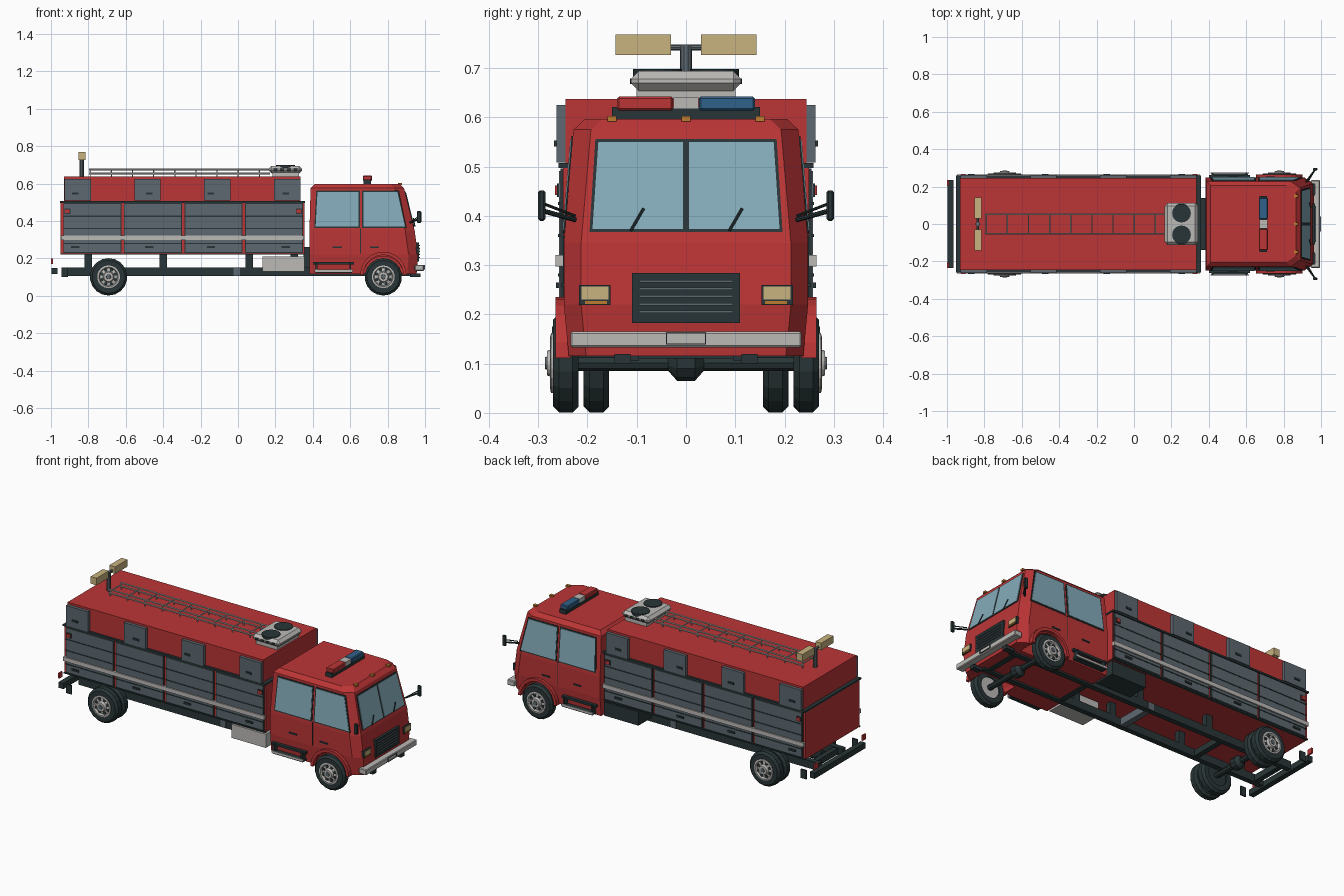
import bpy, bmesh, math
from mathutils import Vector

cube = bpy.data.objects.get("Cube")
if cube:
    bpy.data.objects.remove(cube, do_unlink=True)


def material(name, r, g, b):
    m = bpy.data.materials.new(name)
    m.use_nodes = True
    m.diffuse_color = (r, g, b, 1)
    m.node_tree.nodes["Principled BSDF"].inputs["Base Color"].default_value = (r, g, b, 1)
    return m


RED = material("fire red", .5, .035, .036)
DARK = material("charcoal", .022, .036, .038)
GREY = material("shutter grey", .11, .14, .16)
SILVER = material("silver", .5, .49, .47)
GLASS = material("glass blue", .23, .41, .49)
TAN = material("lamp tan", .58, .45, .21)
BLUE = material("beacon blue", .03, .12, .25)
ORANGE = material("marker orange", .52, .2, .03)


def finish(name, bm, mat):
    bmesh.ops.remove_doubles(bm, verts=bm.verts, dist=1e-5)
    bmesh.ops.recalc_face_normals(bm, faces=bm.faces)
    me = bpy.data.meshes.new(name)
    bm.to_mesh(me)
    bm.free()
    me.materials.append(mat)
    ob = bpy.data.objects.new(name, me)
    bpy.context.scene.collection.objects.link(ob)
    return ob


def box(name, x, y, z, mat, bevel=0):
    """Box between pairs of limits."""
    bm = bmesh.new()
    bmesh.ops.create_cube(bm, size=1)
    for v in bm.verts:
        v.co = [(a + b) / 2 + c * abs(b - a) for (a, b), c in zip((x, y, z), v.co)]
    if bevel:
        bmesh.ops.bevel(bm, geom=bm.edges[:], offset=bevel, segments=1, affect='EDGES')
    return finish(name, bm, mat)


def both(name, x, y, z, mat, bevel=0):
    """The same box on the left (+y) and right (-y) flank."""
    for s, tag in ((1, "_a"), (-1, "_b")):
        box(name + tag, x, (s * y[0], s * y[1]), z, mat, bevel)


def prism(name, polys, vec, mat):
    """Polygons extruded along a vector."""
    bm = bmesh.new()
    for poly in polys:
        low = [bm.verts.new(p) for p in poly]
        top = [bm.verts.new(Vector(p) + Vector(vec)) for p in poly]
        bm.faces.new(low)
        bm.faces.new(top[::-1])
        for i in range(len(low)):
            j = (i + 1) % len(low)
            bm.faces.new((low[i], low[j], top[j], top[i]))
    return finish(name, bm, mat)


def rod(name, p, q, r, mat, seg=8):
    p, q = Vector(p), Vector(q)
    bm = bmesh.new()
    bmesh.ops.create_cone(bm, cap_ends=True, segments=seg, radius1=r, radius2=r, depth=(q - p).length)
    ob = finish(name, bm, mat)
    ob.location = (p + q) / 2
    ob.rotation_euler = (q - p).to_track_quat('Z', 'Y').to_euler()
    return ob


def lathe(name, profile, x, z, s, mat, seg=18):
    """Spin (radius, y) points about an axle along y."""
    bm = bmesh.new()
    vs = [bm.verts.new((x, s * y, z + r)) for r, y in profile]
    es = [bm.edges.new(e) for e in zip(vs, vs[1:])]
    bmesh.ops.spin(bm, geom=vs + es, cent=(x, 0, z), axis=(0, 1, 0), angle=2 * math.pi, steps=seg)
    return finish(name, bm, mat)


# Cab shell, lofted from rings (z, rear x, front x, half width)
rings = [(.115, .382, .955, .238), (.22, .382, .962, .248), (.345, .382, .945, .248),
         (.575, .388, .888, .228), (.597, .41, .865, .205)]
bm = bmesh.new()
loops = []
for z, xr, xf, w in rings:
    half = [(xr, w), (xf - .05, w), (xf, w - .035)]
    loops.append([bm.verts.new((x, -y, z)) for x, y in half] + [bm.verts.new((x, y, z)) for x, y in half[::-1]])
for a, b in zip(loops, loops[1:]):
    for i in range(6):
        j = (i + 1) % 6
        bm.faces.new((a[i], a[j], b[j], b[i]))
bm.faces.new(loops[0][::-1])
bm.faces.new(loops[-1])
cab = finish("cab", bm, RED)

# Front wheel wells cut from the cab
FRONT, REAR, AXLE = .777, -.692, .101
cutters = []
for s in (-1, 1):
    c = rod("wheel_well_cutter", (FRONT, s * .15, AXLE), (FRONT, s * .3, AXLE), .11, RED, 20)
    c.hide_render = True
    cutters.append(c)
    mod = cab.modifiers.new("well", 'BOOLEAN')
    mod.object, mod.operation, mod.solver = c, 'DIFFERENCE', 'EXACT'
bpy.context.view_layer.update()
cut = bpy.data.meshes.new_from_object(cab.evaluated_get(bpy.context.evaluated_depsgraph_get()))
cab.modifiers.clear()
cab.data = cut
for c in cutters:
    bpy.data.objects.remove(c, do_unlink=True)


def flank(x, z, s):
    return (x, s * (.248 - .087 * max(0, z - .345)), z)


def screen(y, z):
    return (.945 - .248 * (z - .345), y, z)


def grow(quad, d):
    """Push a (bottom, bottom, top, top) quad outward by d."""
    return [(a + sa * d, b + sb * d) for (a, b), (sa, sb) in zip(quad, ((-1, -1), (1, -1), (1, 1), (-1, 1)))]


# Cab glazing, seams, handles, steps, arches and mirrors
side_windows = ([(.415, .37), (.645, .37), (.645, .555), (.425, .555)],
                [(.67, .37), (.893, .37), (.852, .555), (.67, .555)])
for s in (-1, 1):
    for q in side_windows:
        prism("side_window_frame", [[flank(x, z, s) for x, z in grow(q, .007)]], (0, s * .003, 0), DARK)
        prism("side_window", [[flank(x, z, s) for x, z in q]], (0, s * .005, 0), GLASS)
    pane = [(s * .098 - .092, .373), (s * .098 + .092, .373), (s * .092 + .086, .55), (s * .092 - .086, .55)]
    prism("windshield_frame", [[screen(y, z) for y, z in grow(pane, .006)]], (.003, 0, 0), DARK)
    prism("windshield_pane", [[screen(y, z) for y, z in pane]], (.005, 0, 0), GLASS)
    y0 = s * .1
    rod("wiper", (.946, y0 - .012, .37), (.938, y0 + .014, .415), .003, DARK, 6)
    arc = [math.pi * i / 12 for i in range(13)]
    pt = lambda r, a: (FRONT + r * math.cos(a), s * .235, AXLE + .01 + r * math.sin(a))
    prism("wheel_arch", [[pt(.107, a), pt(.124, a), pt(.124, b), pt(.107, b)] for a, b in zip(arc, arc[1:])],
          (0, s * .03, 0), RED)
    rod("mirror_arm", (.92, s * .225, .392), (.968, s * .29, .41), .005, DARK)
    rod("mirror_brace", (.93, s * .225, .4), (.968, s * .29, .425), .003, DARK)
both("mirror", (.957, .98), (.285, .3), (.39, .452), DARK, .004)
both("door_seam", (.653, .657), (.24, .2495), (.225, .36), DARK)
for x in (.53, .73):
    both("cab_handle", (x - .025, x + .025), (.246, .253), (.256, .264), DARK)
both("upper_step", (.4, .62), (.24, .262), (.167, .18), DARK)
both("lower_step", (.415, .61), (.24, .272), (.122, .134), DARK)
both("step_edge", (.41, .615), (.27, .276), (.128, .14), SILVER)
for x in (.42, .6):
    both("step_bracket", (x - .005, x + .005), (.236, .272), (.13, .175), DARK)

# Cab front
box("grille", (.94, .968), (-.11, .11), (.183, .284), DARK)
for i in range(5):
    z = .203 + i * .0155
    box("grille_slat", (.96, .973), (-.095, .095), (z, z + .005), GREY)
both("headlight_surround", (.94, .967), (.153, .217), (.219, .26), DARK)
both("headlight", (.95, .97), (.157, .212), (.23, .257), TAN)
both("turn_signal", (.95, .97), (.16, .205), (.221, .227), ORANGE)
box("front_bumper", (.945, .994), (-.235, .235), (.133, .165), SILVER, .004)
for z in (.14, .162):
    box("bumper_plate_edge", (.99, 1), (-.04, .04), (z - .001, z + .001), GREY)
both("bumper_plate_side", (.99, 1), (.039, .041), (.139, .163), GREY)
both("tow_hook", (.92, .975), (.113, .145), (.1, .12), DARK)

# Roof beacons and markers
box("beacon_base", (.672, .712), (-.15, .15), (.595, .621), DARK)
box("beacon_red", (.667, .716), (-.14, -.026), (.614, .642), RED, .004)
box("beacon_blue", (.667, .716), (.026, .14), (.614, .642), BLUE, .004)
box("beacon_centre", (.67, .714), (-.025, .025), (.618, .641), SILVER)
for y in (-.15, 0, .15):
    box("roof_marker", (.855, .878), (y - .009, y + .009), (.592, .603), ORANGE)

# Equipment body
box("lower_body", (-.948, .355), (-.25, .25), (.222, .5), RED)
box("upper_body", (-.93, .335), (-.245, .245), (.5, .637), RED)
box("body_trim", (-.952, .358), (-.259, .259), (.497, .507), DARK)
both("lower_sill", (-.948, .355), (.245, .256), (.22, .227), DARK)
pitch = .3235
for i in range(4):
    x0 = -.934 + i * pitch
    x1 = x0 + pitch - .012
    both("shutter_frame", (x0, x1), (.248, .255), (.229, .496), DARK)
    both("shutter", (x0 + .005, x1 - .005), (.25, .258), (.234, .491), GREY)
    for z in (.28, .36, .425):
        both("shutter_groove", (x0, x1), (.25, .26), (z - .003, z + .003), DARK)
    xm = (-.87, -.475, -.145, .255)[i]
    both("shutter_handle", (xm - .022, xm + .022), (.25, .264), (.254, .265), DARK)
    xp = -.928 + i * .3735
    both("locker_door", (xp, xp + .141), (.244, .263), (.508, .625), GREY)
    both("locker_handle", (xm - .018, xm + .018), (.25, .268), (.541, .553), DARK)
both("reflective_stripe", (-.946, .353), (.25, .265), (.297, .321), SILVER)
for x in (-.912, .325):
    both("side_marker_surround", (x - .016, x + .016), (.25, .262), (.438, .466), DARK)
    both("side_marker", (x - .012, x + .012), (.25, .266), (.442, .462), RED)

# Ladder on the roof
for s in (-1, 1):
    for z in (.654, .674):
        rod("ladder_rail", (-.797, s * .052, z), (.17, s * .052, z), .005, SILVER, 6)
    for i in range(9):
        x = -.79 + i * .113
        rod("ladder_post", (x, s * .052, .636), (x, s * .052, .674), .003, SILVER, 6)
for i in range(9):
    x = -.79 + i * .113
    rod("ladder_rung", (x, -.052, .664), (x, .052, .664), .004, SILVER, 6)

# Roof fan unit
box("fan_unit_base", (.185, .325), (-.1, .1), (.635, .665), SILVER)
box("fan_unit", (.163, .343), (-.112, .112), (.654, .694), SILVER, .016)
for x in (.2, .236, .272, .308):
    both("fan_vent", (x - .011, x + .011), (.1, .1135), (.668, .679), DARK)
for s in (-1, 1):
    rod("fan", (.254, s * .058, .68), (.254, s * .058, .698), .05, DARK, 20)

# Floodlight mast
rod("mast", (-.835, 0, .63), (-.835, 0, .748), .012, GREY, 10)
both("floodlight", (-.853, -.815), (.03, .143), (.727, .768), TAN)
rod("floodlight_arm", (-.835, -.04, .742), (-.835, .04, .742), .006, GREY)

# Chassis, tanks and rear bar
both("chassis_rail", (-.945, .92), (.095, .125), (.105, .15), DARK)
for x in (-.9, -.5, .4, .88):
    box("crossmember", (x - .015, x + .015), (-.1, .1), (.11, .145), DARK)
box("grey_crossmember", (-.025, .01), (-.128, .128), (.106, .149), GREY)
for x in (-.8, -.4, .06, .3):
    both("body_mount", (x - .02, x + .02), (.095, .125), (.148, .224), DARK)
box("side_tank", (.132, .355), (-.25, -.125), (.13, .21), SILVER)
box("battery_box", (.132, .355), (.125, .25), (.13, .21), DARK)
box("cab_link", (.35, .39), (-.14, .14), (.15, .26), DARK)
box("rear_bar", (-.996, -.965), (-.235, .235), (.115, .148), DARK)
both("rear_lamp", (-1, -.99), (.205, .235), (.17, .2), RED)
both("rear_flap", (-.945, -.91), (.232, .24), (.1, .152), DARK)


# Axles and wheels
def tyre(name, x, s, y0, y1):
    lathe(name, [(.06, y0), (.088, y0), (.1, y0 + .012), (.1, y1 - .012), (.088, y1), (.06, y1), (.06, y0)],
          x, AXLE, s, DARK)


for x, label in ((FRONT, "front"), (REAR, "rear")):
    rod(label + "_axle", (x, -.23, AXLE), (x, .23, AXLE), .016, DARK)
    lathe(label + "_differential", [(0, -.05), (.036, -.018), (.036, .018), (0, .05)], x, AXLE, 1, DARK, 10)
    for s in (-1, 1):
        tyre(label + "_tyre", x, s, .218, .27)
        if x == REAR:
            tyre("inner_rear_tyre", x, s, .156, .208)
            rod("inner_rear_hub", (x, s * .165, AXLE), (x, s * .2, AXLE), .062, DARK, 18)
        lathe(label + "_rim", [(0, .225), (.061, .225), (.061, .274), (.052, .276), (.047, .264), (.03, .268),
                               (.025, .282), (0, .283)], x, AXLE, s, SILVER)
        lathe(label + "_hub_cap", [(.0, .28), (.014, .28), (.012, .286), (0, .286)], x, AXLE, s, GREY, 10)
        for i in range(8):
            a = math.tau * (i + .5) / 8
            px, pz = x + .039 * math.cos(a), AXLE + .039 * math.sin(a)
            rod(label + "_rim_hole", (px, s * .262, pz), (px, s * .269, pz), .009, DARK, 8)
